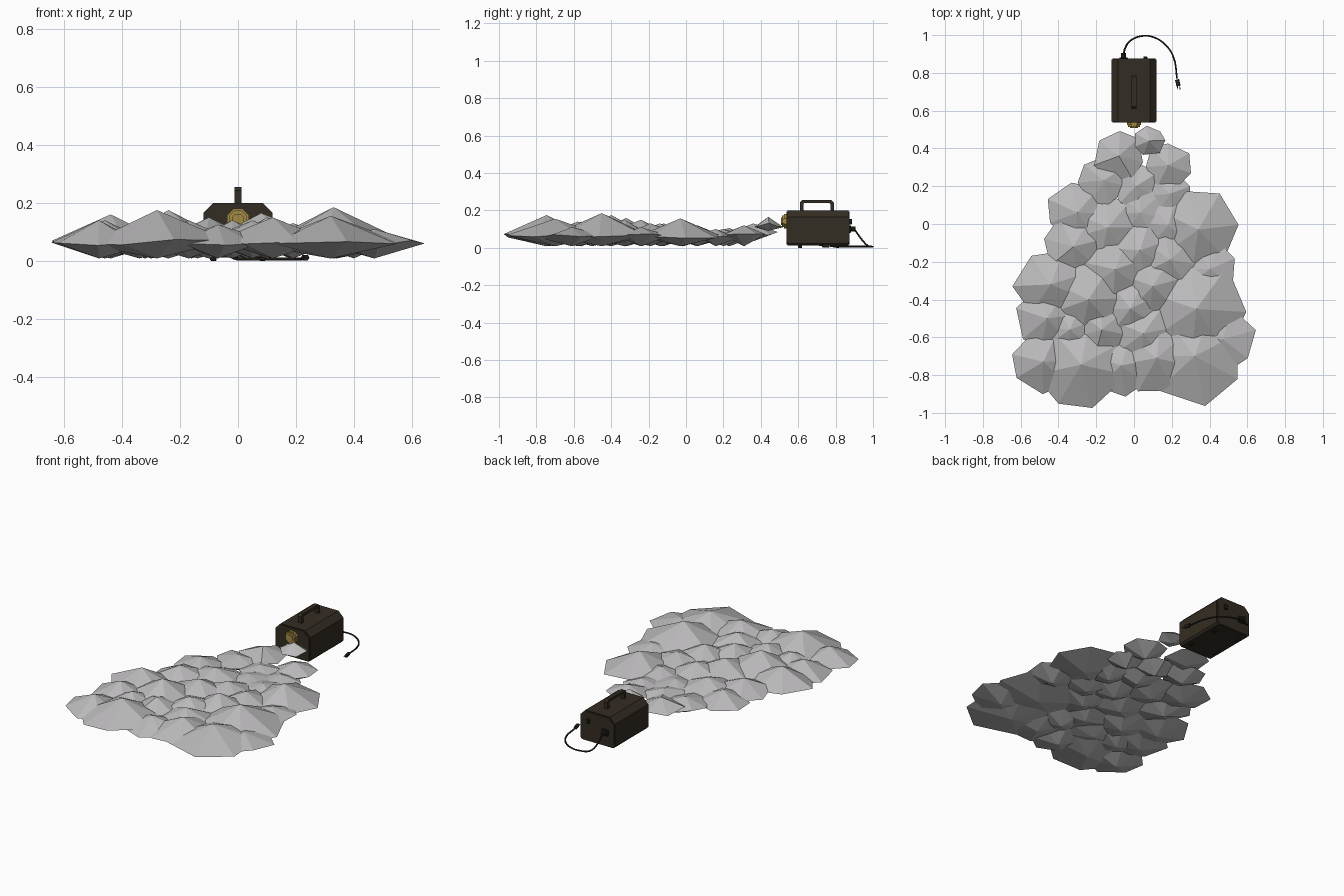
import bpy, bmesh, math, random
from mathutils import Vector

random.seed(4)
if "Cube" in bpy.data.objects:
    bpy.data.objects.remove(bpy.data.objects["Cube"], do_unlink=True)


def material(name, rgb):
    m = bpy.data.materials.new(name)
    m.use_nodes = True
    color = (*rgb, 1)
    m.diffuse_color = color
    m.node_tree.nodes["Principled BSDF"].inputs["Base Color"].default_value = color
    return m


FOG = material("fog grey", (.5, .49, .5))
CASE = material("dark brown metal", (.034, .026, .016))
BLACK = material("black rubber", (.017, .014, .011))
BRASS = material("brass", (.37, .255, .06))


def finish(name, bm, mat):
    bmesh.ops.recalc_face_normals(bm, faces=bm.faces[:])
    mesh = bpy.data.meshes.new(name)
    bm.to_mesh(mesh)
    bm.free()
    mesh.materials.append(mat)
    ob = bpy.data.objects.new(name, mesh)
    bpy.context.scene.collection.objects.link(ob)
    return ob


def box(name, center, size, mat, bevel):
    bm = bmesh.new()
    bmesh.ops.create_cube(bm, size=1)
    bmesh.ops.scale(bm, vec=size, verts=bm.verts[:])
    bmesh.ops.translate(bm, vec=center, verts=bm.verts[:])
    bmesh.ops.bevel(bm, geom=bm.edges[:], offset=bevel, segments=1, affect='EDGES')
    return finish(name, bm, mat)


def prism(name, outline, y0, y1, mat):
    """Extrude an (x, z) outline along y."""
    bm = bmesh.new()
    face = bm.faces.new([bm.verts.new((x, y0, z)) for x, z in outline])
    grown = bmesh.ops.extrude_face_region(bm, geom=[face])["geom"]
    bmesh.ops.translate(bm, vec=(0, y1 - y0, 0),
                        verts=[v for v in grown if isinstance(v, bmesh.types.BMVert)])
    return finish(name, bm, mat)


def disc(name, x, z, r, y0, y1, sides, mat):
    ring = [math.tau * (i + .5) / sides for i in range(sides)]
    return prism(name, [(x + r * math.cos(a), z + r * math.sin(a)) for a in ring], y0, y1, mat)


def tube(name, points, r, mat, kind='POLY'):
    cu = bpy.data.curves.new(name, 'CURVE')
    cu.dimensions = '3D'
    cu.bevel_depth = r
    cu.bevel_resolution = 1
    cu.use_fill_caps = True
    sp = cu.splines.new(kind)
    if kind == 'BEZIER':
        sp.bezier_points.add(len(points) - 1)
        sp.resolution_u = 5
        for p, co in zip(sp.bezier_points, points):
            p.co = co
            p.handle_left_type = p.handle_right_type = 'AUTO'
    else:
        sp.points.add(len(points) - 1)
        for p, co in zip(sp.points, points):
            p.co = (*co, 1)
    cu.materials.append(mat)
    ob = bpy.data.objects.new(name, cu)
    bpy.context.scene.collection.objects.link(ob)
    return ob


# Fog: overlapping faceted puffs, each a flat double cone with an uneven rim
def puff(x, y, r, top, bottom=.008, rim=.063, sides=7):
    bm = bmesh.new()
    turn = random.uniform(0, math.tau)
    ring = []
    for i in range(sides):
        a = turn + math.tau * (i + random.uniform(-.15, .15)) / sides
        d = r * random.uniform(.96, 1.08)
        ring.append(bm.verts.new((x + d * math.cos(a), y + d * math.sin(a),
                                  rim + random.uniform(-.012, .012))))
    peak = bm.verts.new((x, y, top))
    low = bm.verts.new((x, y, bottom))
    for a, b in zip(ring, ring[1:] + ring[:1]):
        bm.faces.new((a, b, peak))
        bm.faces.new((b, a, low))
    finish("fog_puff", bm, FOG)


# Outer puffs: x, y, radius, peak height
for p in [(-.28, -.745, .24, .175), (-.48, -.73, .16, .14), (-.46, -.5, .17, .14),
          (-.44, -.32, .19, .16), (-.3, .06, .16, .12), (-.32, -.12, .16, .13),
          (-.16, .23, .13, .105), (.18, .31, .12, .12), (.19, .16, .11, .1),
          (.34, -.03, .21, .157), (.33, -.45, .26, .185), (.32, -.7, .25, .155),
          (.47, -.61, .17, .11), (.12, -.71, .19, .15), (-.07, -.75, .16, .125)]:
    puff(*p)

# Inner puffs
for p in [(.01, .2, .12, .1), (.03, .06, .14, .1), (-.14, -.02, .17, .125),
          (.03, -.14, .16, .13), (-.24, -.4, .2, .175), (-.02, -.45, .17, .14),
          (.05, -.58, .17, .14), (.1, -.33, .17, .15), (.19, -.19, .16, .13),
          (-.1, -.24, .18, .15), (-.17, -.56, .17, .14), (.18, -.01, .14, .11),
          (-.34, -.56, .16, .13), (.4, -.24, .15, .11)]:
    puff(*p)

# Rising puffs beside the nozzle
puff(-.08, .36, .13, .13, .035, .075)
puff(.08, .44, .08, .165, .09, .12)


# Machine case: body with cut top corners and inset end panels
def case_outline(inset):
    w, lo, hi = .12 - inset, .012 + inset, .2 - inset
    return [(-w, lo + .012), (-w + .012, lo), (w - .012, lo), (w, lo + .012),
            (w, hi - .035), (w - .035, hi), (-w + .035, hi), (-w, hi - .035)]


prism("machine_body", case_outline(0), .543, .87, CASE)
prism("front_panel", case_outline(.006), .538, .55, CASE)
prism("back_panel", case_outline(.006), .865, .875, CASE)
for side in (-1, 1):
    for y in (.61, .81):
        box("foot", (side * .085, y, .008), (.022, .022, .016), BLACK, .002)

# Carrying handle: side profile with cut corners, swept across x
outer = [(.61, .198), (.61, .243), (.622, .255), (.778, .255), (.79, .243), (.79, .198)]
inner = [(.772, .198), (.772, .234), (.768, .238), (.632, .238), (.628, .234), (.628, .198)]
bm = bmesh.new()
rows = [[[bm.verts.new((x, y, z)) for y, z in path] for path in (outer, inner[::-1])]
        for x in (-.012, .012)]
(a_out, a_in), (b_out, b_in) = rows
for i in range(len(outer) - 1):
    j = i + 1
    for quad in ((a_out[i], a_out[j], a_in[j], a_in[i]), (b_out[i], b_out[j], b_in[j], b_in[i]),
                 (a_out[i], a_out[j], b_out[j], b_out[i]), (a_in[i], a_in[j], b_in[j], b_in[i])):
        bm.faces.new(quad)
finish("handle", bm, CASE)

# Brass nozzle with stepped rings
disc("nozzle_flange", 0, .142, .041, .523, .545, 8, BRASS)
disc("nozzle_collar", 0, .142, .034, .513, .53, 8, BRASS)
disc("nozzle_tip", 0, .142, .022, .507, .52, 8, BRASS)

# Back panel: switch and cable socket
box("power_switch", (.06, .878, .14), (.022, .018, .03), BLACK, .003)
box("cable_socket", (-.055, .876, .1), (.045, .012, .04), BLACK, .003)
disc("cable_grip", -.055, .1, .014, .87, .905, 8, BLACK)

# Cable falling to the floor and curling round to the plug
tube("power_cable", [(-.055, .9, .1), (-.045, .935, .05), (-.02, .97, .012), (.04, .995, .006),
                     (.1, .99, .006), (.17, .945, .006), (.21, .88, .006), (.228, .77, .008)],
     .005, BLACK, 'BEZIER')
plug_end = Vector((.236, .73, .011))
tube("plug", [(.228, .765, .011), plug_end], .011, BLACK)
for side in (-1, 1):
    start = plug_end + Vector((side * .006, 0, 0))
    tube("plug_prong", [start, start + Vector((.002, -.018, 0))], .002, BLACK)
